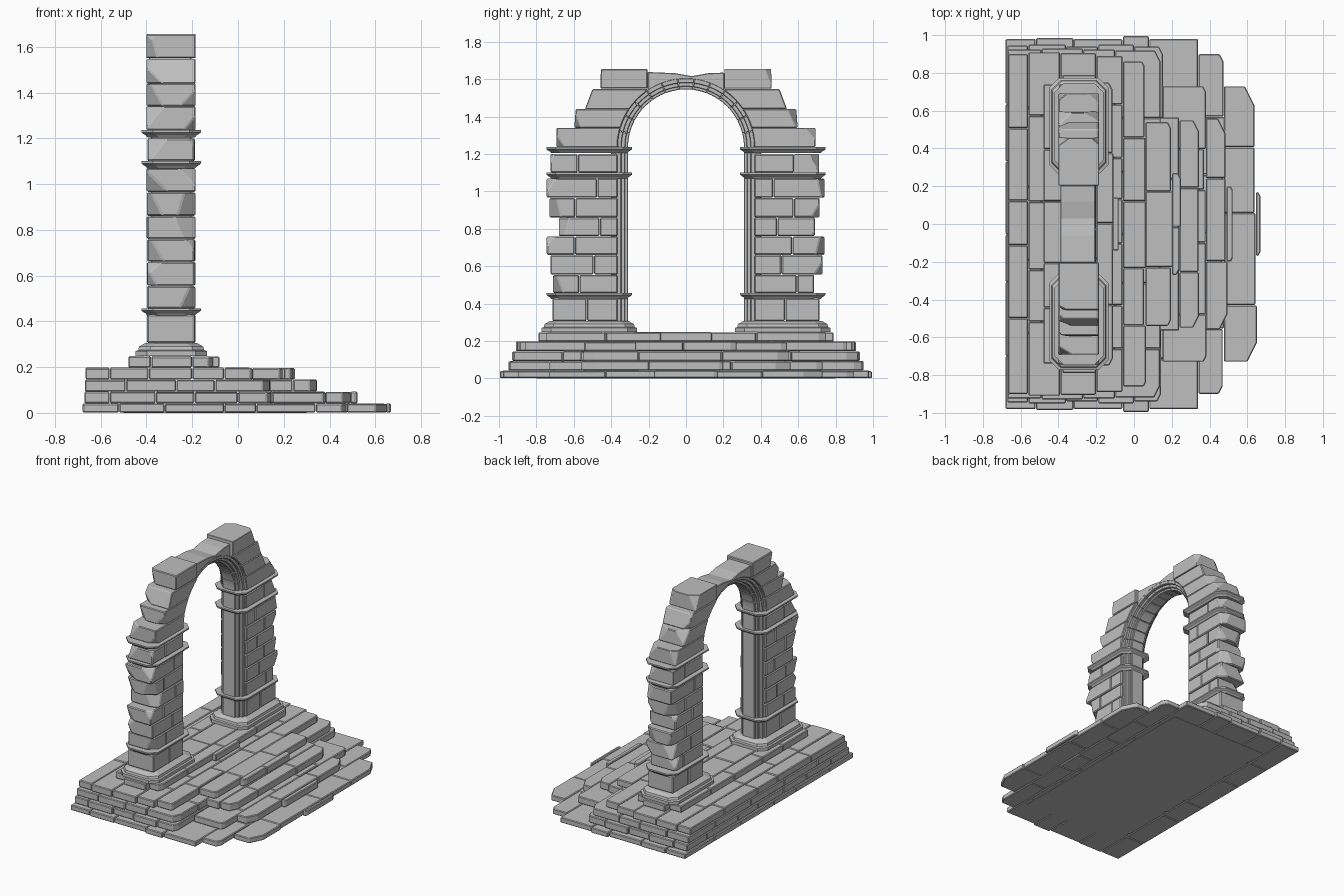
import bpy, bmesh, math, random
from mathutils import Vector

random.seed(7)
cube = bpy.data.objects.get("Cube")
if cube:
    bpy.data.objects.remove(cube, do_unlink=True)

stone = bpy.data.materials.new("grey_stone")
stone.use_nodes = True
GREY = (0.52, 0.52, 0.52, 1)
stone.diffuse_color = GREY
stone.node_tree.nodes["Principled BSDF"].inputs["Base Color"].default_value = GREY

CX = -0.292        # arch centre line in x
SPRING = 1.235     # height where the arch begins
DEPTH = 0.107      # half thickness of the masonry


def finish(bm, name):
    mesh = bpy.data.meshes.new(name)
    bm.to_mesh(mesh)
    bm.free()
    mesh.materials.append(stone)
    obj = bpy.data.objects.new(name, mesh)
    bpy.context.scene.collection.objects.link(obj)
    return obj


def skin(bm, rings):
    """Closed solid through a list of equal-length rings."""
    loops = [[bm.verts.new(p) for p in ring] for ring in rings]
    n = len(loops[0])
    for a, b in zip(loops, loops[1:]):
        for i in range(n):
            j = (i + 1) % n
            bm.faces.new((a[i], a[j], b[j], b[i]))
    bm.faces.new(loops[0])
    bm.faces.new(loops[-1])
    bmesh.ops.recalc_face_normals(bm, faces=bm.faces[:])


def prism(target, pts, lo, hi, axis="z", bevel=0.005, chips=()):
    """Worn stone: extruded outline, corners knocked off, edges eased."""
    bm = bmesh.new()
    place = (lambda p, h: (p[0], p[1], h)) if axis == "z" else (lambda p, h: (h, p[0], p[1]))
    skin(bm, [[place(p, h) for p in pts] for h in (lo, hi)])
    for corner, normal in chips:
        cut = bmesh.ops.bisect_plane(bm, geom=bm.verts[:] + bm.edges[:] + bm.faces[:],
                                     plane_co=corner, plane_no=normal, clear_outer=True)
        rim = [e for e in cut["geom_cut"] if isinstance(e, bmesh.types.BMEdge)]
        bmesh.ops.holes_fill(bm, edges=rim, sides=0)
    bmesh.ops.recalc_face_normals(bm, faces=bm.faces[:])
    if bevel:
        sharp = [e for e in bm.edges if len(e.link_faces) == 2 and e.calc_face_angle(0) > 0.6]
        bmesh.ops.bevel(bm, geom=sharp, offset=bevel, segments=1, affect="EDGES", clamp_overlap=True)
    tmp = bpy.data.meshes.new("tmp")
    bm.to_mesh(tmp)
    bm.free()
    target.from_mesh(tmp)
    bpy.data.meshes.remove(tmp)


def rect(x0, x1, y0, y1):
    return [(x0, y0), (x1, y0), (x1, y1), (x0, y1)]


def chip(side, x, y, z, size):
    """Plane that knocks the corner off a block end."""
    sx, sz = random.choice((-1, 1)), random.choice((-1, 1))
    corner = Vector((CX + sx * x, side * y, z[1] if sz > 0 else z[0]))
    normal = Vector((sx * random.uniform(0.5, 1), side, sz * random.uniform(0.2, 0.9))).normalized()
    return corner - normal * size, normal


# Stepped platform: each layer is a set of columns (x start, x end, half width, corner cut)
layers = {
    "bottom_step": (0.002, 0.042, [(-0.68, -0.52, 0.98, 0), (-0.52, -0.32, 0.985, 0), (-0.32, -0.06, 0.98, 0),
                                   (-0.06, 0.08, 0.995, 0), (0.08, 0.34, 0.98, 0), (0.34, 0.475, 0.9, 0.04),
                                   (0.475, 0.645, 0.73, 0.1), (0.645, 0.675, 0.17, 0.02)]),
    "second_step": (0.042, 0.093, [(-0.672, -0.56, 0.945, 0), (-0.56, -0.36, 0.95, 0), (-0.36, -0.19, 0.94, 0),
                                   (-0.19, 0, 0.95, 0), (0, 0.15, 0.94, 0.04), (0.15, 0.38, 0.73, 0.03),
                                   (0.38, 0.49, 0.56, 0.08), (0.49, 0.525, 0.2, 0.02)]),
    "third_step": (0.093, 0.146, [(-0.67, -0.49, 0.925, 0), (-0.49, -0.27, 0.93, 0), (-0.27, -0.1, 0.925, 0),
                                  (-0.1, 0.135, 0.92, 0.06), (0.135, 0.24, 0.565, 0), (0.24, 0.345, 0.55, 0.06)]),
    "fourth_step": (0.146, 0.198, [(-0.668, -0.56, 0.9, 0), (-0.56, -0.39, 0.91, 0), (-0.39, -0.2, 0.905, 0),
                                   (-0.2, -0.06, 0.89, 0), (-0.06, 0.06, 0.86, 0.02), (0.06, 0.2, 0.54, 0.03),
                                   (0.2, 0.25, 0.27, 0.03)]),
    "arch_footing": (0.198, 0.248, [(-0.48, -0.38, 0.74, 0), (-0.38, -0.2, 0.79, 0), (-0.2, -0.115, 0.75, 0.04),
                                    (-0.115, -0.08, 0.14, 0)]),
}
for name, (z0, z1, columns) in layers.items():
    bm = bmesh.new()
    for x0, x1, half, cut in columns:
        count = max(1, round(2 * half / random.uniform(0.27, 0.38)))
        step = 2 * half / count
        seams = [-half] + [-half + step * (i + random.uniform(-0.2, 0.2)) for i in range(1, count)] + [half]
        for i in range(count):
            a, b = seams[i] + 0.001, seams[i + 1] - 0.001
            front = x1 - 0.001 + random.uniform(-0.008, 0.008) * (cut > 0)
            pts = rect(x0 + 0.001, front, a, b)
            if cut and i == 0:
                pts[1:2] = [(front - cut * 0.5, a), (front, a + cut)]
            if cut and i == count - 1:
                k = len(pts) - 2
                pts[k:k + 1] = [(front, b - cut), (front - cut * 0.5, b)]
            prism(bm, pts, z0, z1 - random.uniform(0, 0.003))
    finish(bm, name)
bm = bmesh.new()
prism(bm, rect(-0.5, 0.3, -0.8, 0.8), 0, 0.03, bevel=0)
finish(bm, "foundation_slab")

# Courses of the piers: bottom, top, outer reach on the left and on the right
courses = [(0.305, 0.43, 0.715, 0.715), (0.455, 0.555, 0.685, 0.71), (0.555, 0.66, 0.73, 0.725),
           (0.66, 0.76, 0.74, 0.745), (0.76, 0.86, 0.69, 0.68), (0.86, 0.965, 0.715, 0.73),
           (0.965, 1.07, 0.74, 0.745), (1.1, 1.2, 0.71, 0.725)]
# Courses beside the arch: bottom, top, outer reach below, outer reach above
shoulders = [(1.236, 1.34, 0.692, 0.692), (1.34, 1.44, 0.597, 0.59),
             (1.44, 1.547, 0.54, 0.5), (1.55, 1.655, 0.458, 0.455)]


def arc_y(z, limit=0.205):
    return math.sqrt(max(0.365 ** 2 - (z - SPRING) ** 2, limit ** 2))


def footprint(side, off):
    """Long octagon around a pier."""
    h, a, b, c = 0.13 + off, 0.288 - off, 0.747 + off, 0.05
    pts = [(-h + c, a), (h - c, a), (h, a + c), (h, b - c), (h - c, b), (-h + c, b), (-h, b - c), (-h, a + c)]
    return [(CX + x, side * y) for x, y in pts]


collar = [(-0.032, -0.026), (-0.022, -0.018), (-0.018, -0.01), (-0.01, 0), (0, 0)]
plinth = [(0, 0.026), (0.022, 0.026), (0.026, 0.014), (0.042, 0.01), (0.058, -0.018)]

for side, label in ((1, "left"), (-1, "right")):
    # Pier masonry
    bm = bmesh.new()
    for i, (z0, z1, left, right) in enumerate(courses):
        outer = left if side > 0 else right
        seam = 0.53 if i == 0 else (0.49, 0.59)[i % 2] + random.uniform(-0.03, 0.03)
        for a, b in ((0.365, seam - 0.001), (seam + 0.001, outer)):
            chips = []
            if b == outer and i:
                chips = [chip(side, DEPTH, b, (z0, z1), random.uniform(0.015, 0.05)) for _ in range(2)]
            pts = [(side * y, z) for y, z in rect(a, b, z0 + 0.001, z1 - 0.001)]
            d = DEPTH - random.uniform(0, 0.006)
            prism(bm, pts, CX - d, CX + d, "x", 0.006, chips)
    finish(bm, label + "_pier")

    # Shoulder stones following the arch
    bm = bmesh.new()
    for z0, z1, low, high in shoulders:
        inner = [(arc_y(z1 + (z0 - z1) * t / 6), z1 + (z0 - z1) * t / 6) for t in range(7)]
        pts = [(side * y, z) for y, z in [(low, z0), (high, z1)] + inner]
        chips = [chip(side, DEPTH, low, (z0, z1), random.uniform(0.02, 0.045)) for _ in range(2)]
        prism(bm, pts, CX - DEPTH, CX + DEPTH, "x", 0.005, chips)
    finish(bm, label + "_shoulder")

    # Stepped jamb lining the opening
    bm = bmesh.new()
    for a, b, d in ((0.31, 0.34, 0.05), (0.325, 0.355, 0.068), (0.345, 0.4, 0.088)):
        pts = [(CX + x, side * y) for x, y in rect(-d, d, a, b)]
        prism(bm, pts, 0.25, SPRING, bevel=0.004)
    finish(bm, label + "_jamb")

    # Plinth and moulded collars
    for part, base, profile in (("plinth", 0.248, plinth), ("lower_collar", 0.457, collar),
                                ("middle_collar", 1.1, collar), ("upper_collar", 1.236, collar)):
        bm = bmesh.new()
        skin(bm, [[(x, y, base + dz) for x, y in footprint(side, off)] for dz, off in profile])
        finish(bm, f"{label}_{part}")

# Arch ring of wedge stones, stepped like the jambs
bm = bmesh.new()
WEDGES = 13
for r0, r1, d in ((0.31, 0.335, 0.05), (0.325, 0.355, 0.068), (0.345, 0.37, 0.088)):
    for k in range(WEDGES):
        angles = [math.pi * (k + 0.006 + 0.988 * t / 3) / WEDGES for t in range(4)]
        pts = [(r1 * math.cos(a), SPRING + r1 * math.sin(a)) for a in angles]
        pts += [(r0 * math.cos(a), SPRING + r0 * math.sin(a)) for a in reversed(angles)]
        prism(bm, pts, CX - d, CX + d, "x", 0.003)
finish(bm, "arch_ring")

# Worn crown stone bridging the top
bm = bmesh.new()
ys = [-0.205 + 0.41 * t / 10 for t in range(11)]
pts = [(y, SPRING + math.sqrt(0.365 ** 2 - y * y)) for y in ys]
pts += [(0.205, 1.635), (0.12, 1.632), (0.03, 1.616), (-0.06, 1.632), (-0.205, 1.638)]
prism(bm, pts, CX - 0.098, CX + 0.088, "x", 0.004)
finish(bm, "crown_stone")
